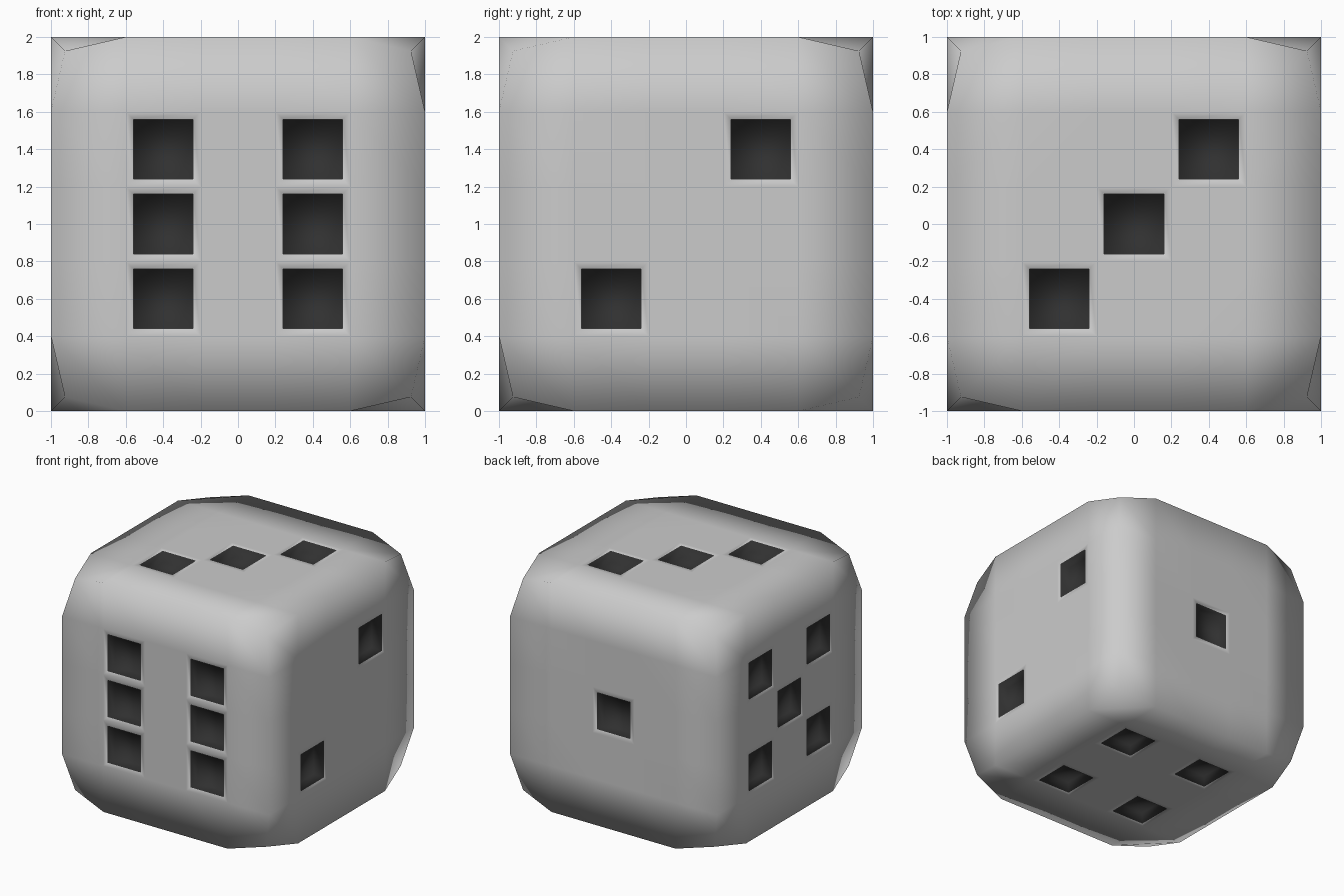
import bpy, bmesh
from mathutils import Vector

if "Cube" in bpy.data.objects:
    bpy.data.objects.remove(bpy.data.objects["Cube"])

INSET, DEPTH = 0.04, 0.1

# Pip layout per side: outward normal, then cell centres as (x, y, z), body centred on the origin
P = 0.4
square = [(a, b) for a in (-P, P) for b in (-P, P)]
pips = [(i, -1, k) for i in (-P, P) for k in (-P, 0, P)]      # front: six
pips += [(1, -P, -P), (1, P, P)]                              # right: two
pips += [(a, a, 1) for a in (-P, 0, P)]                       # top: three
pips += [(0, 1, 0)]                                           # back: one
pips += [(-1, a, b) for a, b in square + [(0, 0)]]            # left: five
pips += [(a, b, -1) for a, b in square]                       # bottom: four
pips = [Vector(p) for p in pips]

# Body: cube with a 5 x 5 grid on each side
bm = bmesh.new()
bmesh.ops.create_cube(bm, size=2)
bmesh.ops.subdivide_edges(bm, edges=bm.edges[:], cuts=4, use_grid_fill=True)

# Pull in the eight corners
for v in bm.verts:
    if min(abs(c) for c in v.co) > 0.99:
        v.co *= 0.925
bm.normal_update()

# Pips: inset the cells, then sink them
cells = [f for f in bm.faces
         if any((f.calc_center_median() - p).length < 0.05 for p in pips)]
bmesh.ops.inset_individual(bm, faces=cells, thickness=INSET, use_even_offset=True)
bm.normal_update()
walls = bmesh.ops.inset_individual(bm, faces=cells, thickness=0, depth=-DEPTH)["faces"]
for f in cells + walls:
    f.material_index = 1
for f in bm.faces:
    f.smooth = True
bmesh.ops.translate(bm, verts=bm.verts[:], vec=(0, 0, 1))
bm.normal_update()

mesh = bpy.data.meshes.new("die")
bm.to_mesh(mesh)
bm.free()

# Colours: pale grey body, near-black pips
for name, c in (("body_grey", 0.8), ("pip_black", 0.03)):
    mat = bpy.data.materials.new(name)
    mat.diffuse_color = (c, c, c, 1)
    mat.use_nodes = True
    mat.node_tree.nodes["Principled BSDF"].inputs["Base Color"].default_value = mat.diffuse_color
    mesh.materials.append(mat)

die = bpy.data.objects.new("die", mesh)
bpy.context.collection.objects.link(die)
